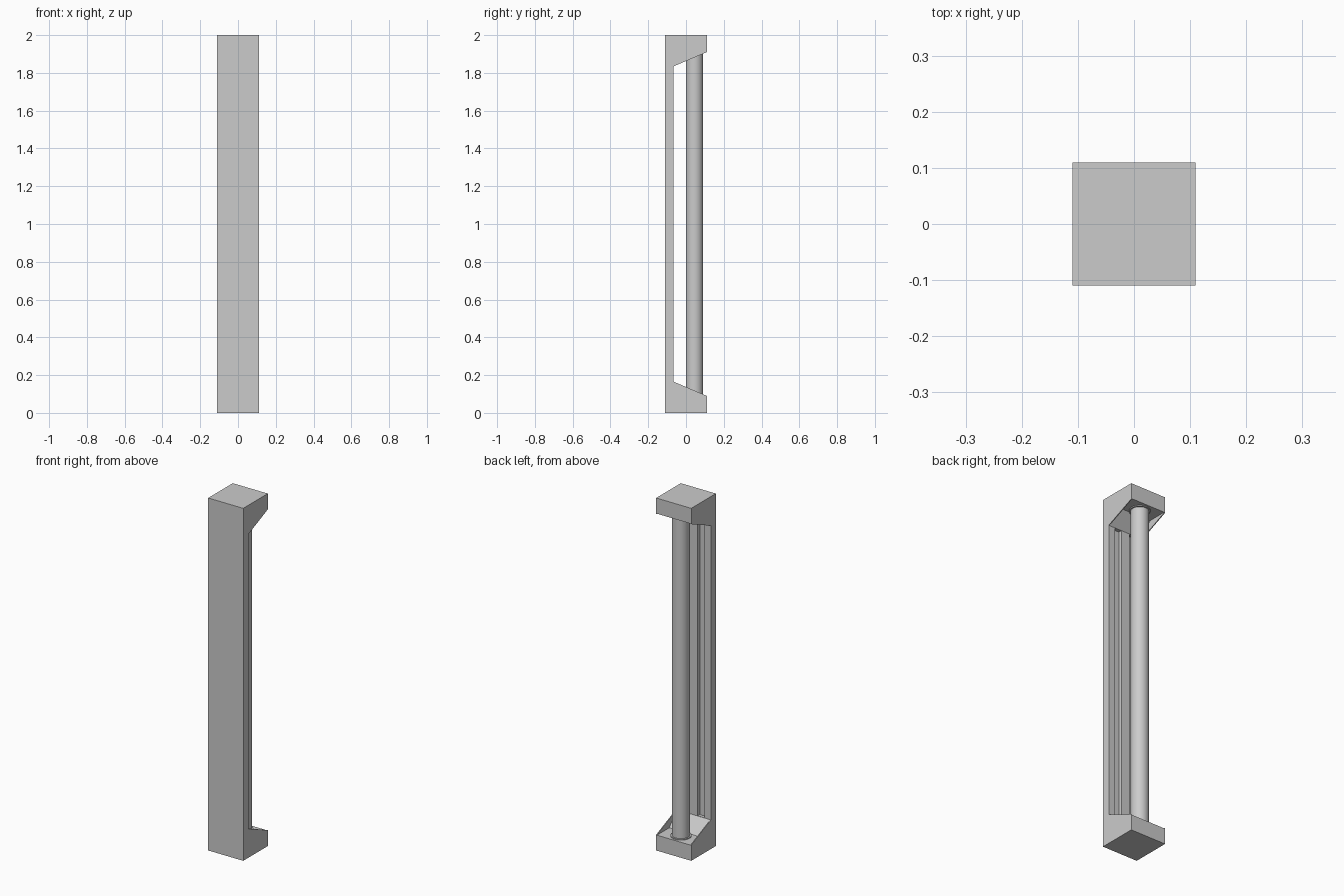
import bpy, bmesh

if "Cube" in bpy.data.objects:
    bpy.data.objects.remove(bpy.data.objects["Cube"])


def extrude_profile(name, pts, x0, x1):
    """Extrude a (y, z) outline along x into a closed solid."""
    bm = bmesh.new()
    face = bm.faces.new([bm.verts.new((x0, y, z)) for y, z in pts])
    ext = bmesh.ops.extrude_face_region(bm, geom=[face])
    moved = [v for v in ext["geom"] if isinstance(v, bmesh.types.BMVert)]
    bmesh.ops.translate(bm, verts=moved, vec=(x1 - x0, 0, 0))
    bmesh.ops.recalc_face_normals(bm, faces=bm.faces)
    mesh = bpy.data.meshes.new(name)
    bm.to_mesh(mesh)
    bm.free()
    obj = bpy.data.objects.new(name, mesh)
    bpy.context.collection.objects.link(obj)
    return obj


def mirrored(half):
    """Complete a lower-half profile by mirroring it about z = 1."""
    return half + [(y, 2 - z) for y, z in reversed(half)]


def cut(target, cutter):
    mod = target.modifiers.new("cut", "BOOLEAN")
    mod.operation = "DIFFERENCE"
    mod.solver = "EXACT"
    mod.object = cutter
    bpy.context.view_layer.objects.active = target
    bpy.ops.object.modifier_apply(modifier=mod.name)
    bpy.data.objects.remove(cutter)


def cylinder(name, radius, z0, z1):
    bpy.ops.mesh.primitive_cylinder_add(vertices=32, radius=radius, depth=z1 - z0,
                                        location=(0, 0.045, (z0 + z1) / 2))
    obj = bpy.context.object
    obj.name = name
    bpy.ops.object.shade_smooth_by_angle()


# Housing: back plate with a wedge-shaped block at each end
outline = [(-0.11, 0), (0.11, 0), (0.11, 0.09), (-0.065, 0.165)]
housing = extrude_profile("housing", mirrored(outline), -0.11, 0.11)

# Hollow between thin side cheeks: flat lamp seat, then a slope up to the plate
hollow = [(0.13, 0.088), (0.0, 0.088), (-0.066, 0.165)]
cut(housing, extrude_profile("hollow_cutter", mirrored(hollow), -0.105, 0.105))

# Two long vertical grooves in the plate behind the tube
groove = [(-0.085, 0.166), (-0.05, 0.166)]
for x0, x1 in ((-0.07, -0.027), (0.027, 0.07)):
    cut(housing, extrude_profile("groove_cutter", mirrored(groove), x0, x1))

# Tube and the collars that hold it
cylinder("tube", 0.046, 0.08, 1.92)
cylinder("lower_collar", 0.054, 0.08, 0.093)
cylinder("upper_collar", 0.054, 1.907, 1.92)
